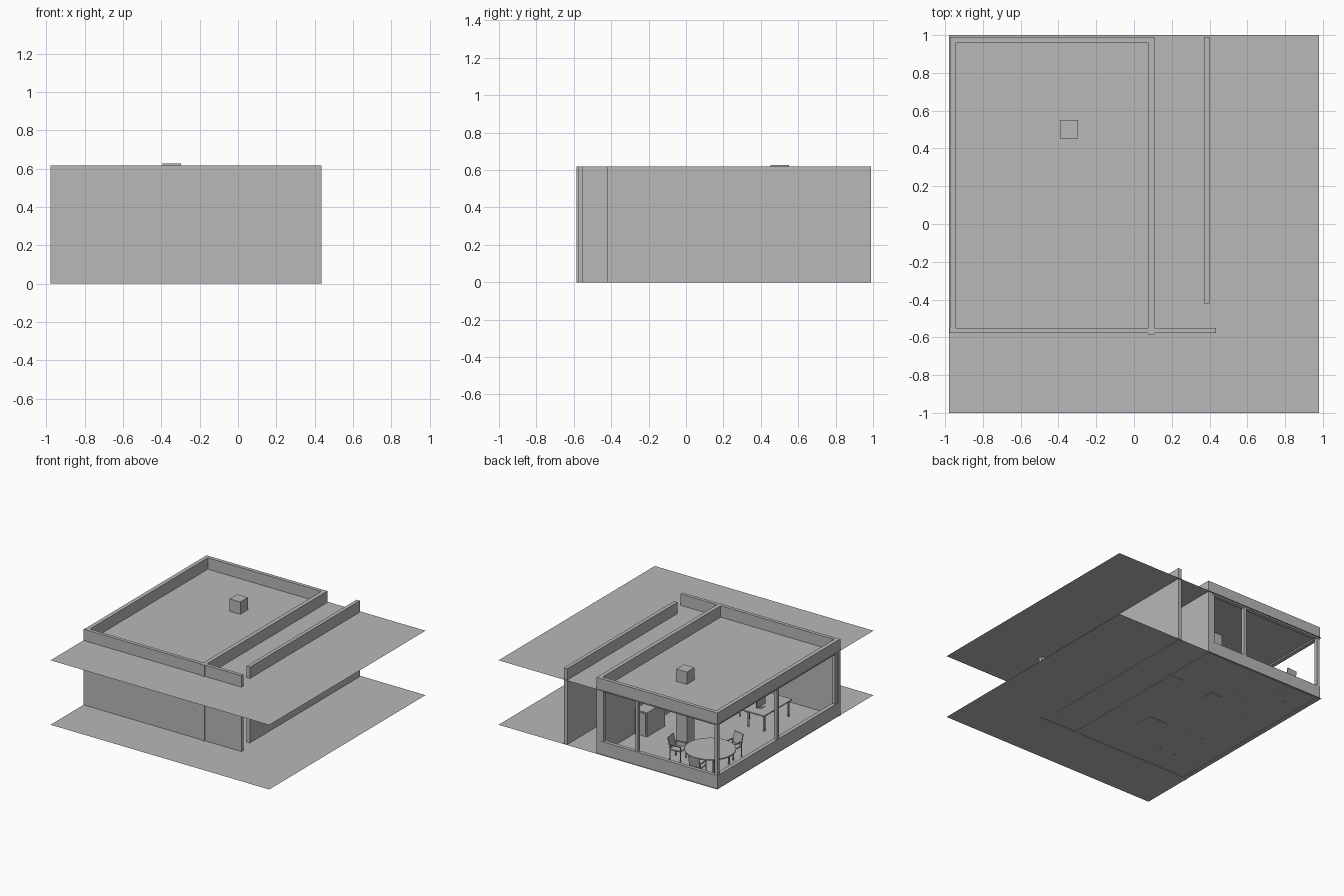
import bpy, math
from mathutils import Matrix, Vector

if "Cube" in bpy.data.objects:
    bpy.data.objects.remove(bpy.data.objects["Cube"])

mat = bpy.data.materials.new("light_grey")
mat.diffuse_color = (0.48, 0.48, 0.48, 1)
mat.use_nodes = True
mat.node_tree.nodes["Principled BSDF"].inputs["Base Color"].default_value = mat.diffuse_color


def finish(o, name):
    o.name = name
    o.data.materials.append(mat)
    return o


def box(name, x0, x1, y0, y1, z0, z1):
    """Box given by its limits."""
    bpy.ops.mesh.primitive_cube_add(size=1)
    o = bpy.context.object
    o.data.transform(Matrix.Translation(((x0 + x1) / 2, (y0 + y1) / 2, (z0 + z1) / 2))
                     @ Matrix.Diagonal((x1 - x0, y1 - y0, z1 - z0, 1)))
    return finish(o, name)


def disc(name, x, y, z0, z1, r, n=32):
    bpy.ops.mesh.primitive_cylinder_add(vertices=n, radius=r, depth=z1 - z0,
                                        location=(x, y, (z0 + z1) / 2))
    o = finish(bpy.context.object, name)
    bpy.ops.object.shade_smooth_by_angle()
    return o


def sheet(name, z):
    """Thin slab surface covering the whole plot."""
    bpy.ops.mesh.primitive_plane_add(size=1)
    o = bpy.context.object
    o.data.transform(Matrix.Translation((0, 0, z)) @ Matrix.Diagonal((1.96, 2, 1, 1)))
    return finish(o, name)


FLOOR, CEIL, TOP, SILL = 0.004, 0.526, 0.618, 0.11

# floor and ceiling
sheet("floor", FLOOR)
sheet("ceiling", CEIL)

# solid walls
box("front_wall", -0.978, 0.435, -0.578, -0.55, 0, TOP)
box("inner_wall", 0.075, 0.108, -0.585, 0.99, 0, TOP)
box("corridor_wall", 0.37, 0.40, -0.42, 0.99, 0, TOP)

# window walls: sill, lintel with parapet, posts
for part, z0, z1 in (("sill", 0, SILL), ("lintel", 0.515, TOP)):
    box("left_" + part, -0.975, -0.942, -0.55, 0.99, z0, z1)
    box("back_" + part, -0.942, 0.075, 0.96, 0.99, z0, z1)
for i, y in enumerate((-0.535, 0.21, 0.975)):
    box(f"left_post_{i}", -0.972, -0.945, y - 0.013, y + 0.013, SILL, 0.515)
for i, x in enumerate((-0.25, 0.062)):
    box(f"back_post_{i}", x - 0.013, x + 0.013, 0.962, 0.988, SILL, 0.515)

# column through the roof
box("column", -0.393, -0.297, 0.453, 0.55, 0, 0.626)

# round meeting table
TX, TY = -0.70, 0.69
disc("table_top", TX, TY, 0.133, 0.142, 0.19)
for i in range(4):
    a = math.radians(45 + 90 * i)
    disc(f"table_leg_{i}", TX + 0.14 * math.cos(a), TY + 0.14 * math.sin(a), 0.002, 0.133, 0.006, 8)


def chair(tag, x, y, deg):
    """Chair whose local +x side faces the table."""
    parts = [box(tag + "_seat", -0.045, 0.045, -0.045, 0.045, 0.083, 0.092)]
    back = box(tag + "_back", -0.004, 0.004, -0.045, 0.045, 0, 0.085)
    back.data.transform(Matrix.Translation((-0.045, 0, 0.1)) @ Matrix.Rotation(-0.2, 4, 'Y'))
    parts.append(back)
    for s in (-1, 1):
        for lx in (-0.042, 0.042):
            parts.append(box(tag + "_leg", lx - 0.003, lx + 0.003, s * 0.045 - 0.003,
                             s * 0.045 + 0.003, 0.003, 0.125))
        parts.append(box(tag + "_arm", -0.05, 0.045, s * 0.045 - 0.004, s * 0.045 + 0.004, 0.123, 0.129))
    m = Matrix.Translation((x, y, 0)) @ Matrix.Rotation(math.radians(deg), 4, 'Z')
    for p in parts:
        p.data.transform(m)


chair("chair_a", -0.75, 0.47, 80)
chair("chair_b", -0.44, 0.73, 188)
chair("chair_c", -0.73, 0.89, 275)

# desk with screen, drawers and seat
box("desk_top", -0.70, -0.51, -0.36, 0.0, 0.133, 0.142)
for x in (-0.68, -0.54):
    for y in (-0.34, -0.03):
        box("desk_leg", x - 0.006, x + 0.006, y - 0.006, y + 0.006, 0.002, 0.133)
box("screen", -0.595, -0.585, -0.17, -0.06, 0.155, 0.225)
box("screen_stand", -0.595, -0.585, -0.125, -0.105, 0.142, 0.16)
box("screen_foot", -0.61, -0.57, -0.14, -0.09, 0.142, 0.146)
chair("desk_chair", -0.43, -0.18, 180)

# low L-shaped screen and tall cabinet by the inner wall
box("partition_long", -0.185, -0.17, -0.17, -0.02, 0, 0.2)
box("partition_short", -0.33, -0.185, -0.035, -0.02, 0, 0.2)
box("cabinet", -0.035, 0.074, 0.32, 0.55, 0.002, 0.2)
box("cabinet_door", -0.025, 0.064, 0.55, 0.556, 0.015, 0.19)
